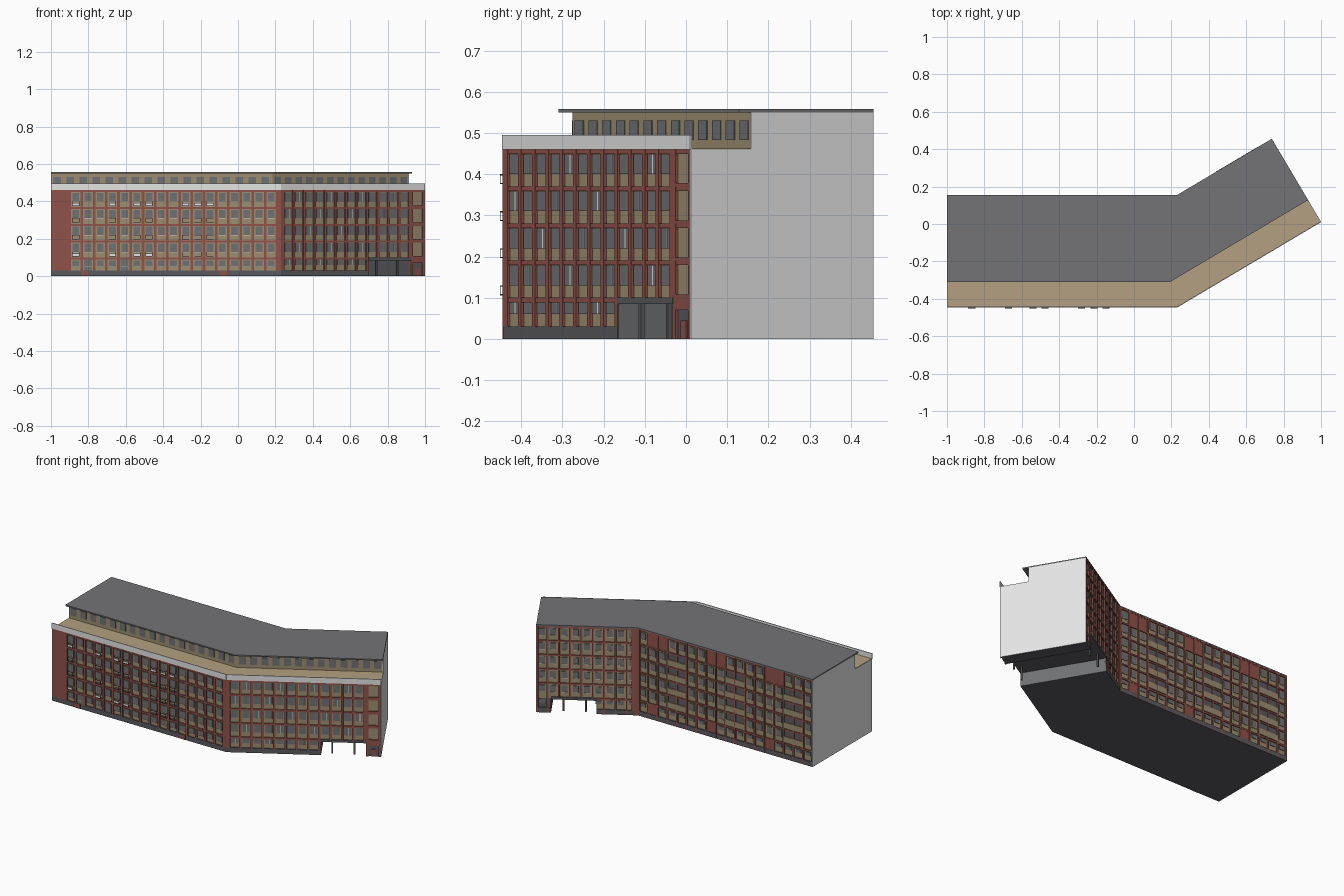
import bpy, bmesh, math
from mathutils import Vector as V

if "Cube" in bpy.data.objects:
    bpy.data.objects.remove(bpy.data.objects["Cube"])

# ---- colours ----
COL = {"brick red": (0.28, 0.085, 0.068), "tan panel": (0.34, 0.27, 0.165),
       "terrace tan": (0.45, 0.35, 0.22), "window grey": (0.16, 0.165, 0.17),
       "roof grey": (0.175, 0.175, 0.185), "base grey": (0.105, 0.105, 0.115),
       "pale wall": (0.78, 0.78, 0.78), "rail dark": (0.06, 0.06, 0.065),
       "sill cream": (0.50, 0.45, 0.34)}
MAT = {}
for n, c in COL.items():
    MAT[n] = bpy.data.materials.new(n)
    MAT[n].diffuse_color = (*c, 1)

parts = {}

def prism(name, mat, pts, z0, z1):
    """Extrude a counter-clockwise plan outline from z0 to z1 into a named part."""
    bm = parts.setdefault((name, mat), bmesh.new())
    lo = [bm.verts.new((p[0], p[1], z0)) for p in pts]
    hi = [bm.verts.new((p[0], p[1], z1)) for p in pts]
    bm.faces.new(lo[::-1])
    bm.faces.new(hi)
    for i in range(len(pts)):
        j = (i + 1) % len(pts)
        bm.faces.new((lo[i], lo[j], hi[j], hi[i]))

def box(name, mat, fr, u0, u1, d0, d1, z0, z1):
    """Box on a facade: u along the wall, d inward from its face."""
    o, u, w = fr
    prism(name, mat, [o + u * a + w * b for a, b in ((u0, d0), (u1, d0), (u1, d1), (u0, d1))], z0, z1)

# ---- plan geometry ----
C, E, B = V((0.23, -0.445)), V((1.0, 0.012)), V((0.23, 0.155))
u = (E - C).normalized()
w = V((-u.y, u.x))
L = (E - C).length
th = math.atan2(u.y, u.x)
T = math.tan(th / 2)
DEP = 0.60 * math.cos(th)
K = E + w * DEP
LB = (K - B).length
X, Y = V((1, 0)), V((0, 1))
FM, FW = (V((-1, -0.445)), X, Y), (C, u, w)
BW, BM = (K, -u, -w), (B, -X, -Y)
LE, RE = (V((-1, 0.155)), -Y, X), (E, w, -u)
P0, P1 = 0.545, 0.81            # passage range along the wing
ZP = 0.085
IN = 0.008                      # wall recess behind pilasters

def outline(d, e, s=L, x=-1.0):
    """Bent plan: d inset at the front, e at the back, ending at s on the wing."""
    return [V((x, -0.445 + d)), C + V((-T * d, d)), C + u * s + w * d,
            C + u * s + w * (DEP - e), B + V((T * e, -e)), V((x, 0.155 - e))]

# ---- solid bodies ----
prism("ground_slab", "base grey", outline(0.002, 0.002, P0, -0.999), 0, 0.002)
prism("main_body", "tan panel", outline(IN, IN, P0, -0.998), 0.002, 0.46)
box("wing_over_passage", "tan panel", FW, P0, L - 0.002, IN, DEP - IN, ZP + 0.004, 0.46)
box("passage_pier", "base grey", FW, P1, L - 0.002, IN, DEP - IN, 0, ZP + 0.004)
prism("terrace", "terrace tan", outline(0.002, 0.02, L - 0.002, -0.998), 0.46, 0.462)
prism("penthouse", "tan panel", outline(0.17, IN, L - 0.002, -0.998), 0.46, 0.55)
prism("roof", "roof grey", outline(0.135, 0), 0.55, 0.558)

# ---- passage lining and columns ----
box("passage_ceiling", "base grey", FW, P0, P1, 0.002, DEP - 0.002, ZP, ZP + 0.006)
box("passage_wall", "window grey", FW, P0 - 0.004, P0 + 0.002, 0.002, DEP - 0.002, 0, ZP)
for d in (0.03, DEP - 0.03):
    for s in (0.61, 0.74):
        box("columns", "base grey", FW, s - 0.005, s + 0.005, d - 0.005, d + 0.005, 0, ZP)
for fr, a, b in ((FW, P0, P1), (BW, L - P1, L - P0)):
    box("passage_lintel", "base grey", fr, a, b, -0.001, 0.012, ZP, 0.1)

# ---- blank end walls and parapet ----
for fr, n in ((LE, 0.6), (RE, DEP)):
    lo, hi = (0, 0.43) if fr is LE else (0.17, n)
    box("end_wall", "pale wall", fr, 0, n, 0, 0.004, 0, 0.46)
    box("end_wall", "pale wall", fr, lo, hi, 0, 0.004, 0.46, 0.55)
for fr, n in ((FM, 1.23), (FW, L)):
    box("parapet", "pale wall", fr, 0, n, -0.002, 0.003, 0.46, 0.495)

LEV = [0.03, 0.10, 0.19, 0.28, 0.37, 0.46, 0.55]

def window(fr, c, wd, z0, z1, sill=True, curtain=False):
    """Glass plate, optionally with a pale sill and a pale curtain strip."""
    box("windows", "window grey", fr, c - wd / 2, c + wd / 2, 0.004, 0.011, z0, z1)
    if curtain:
        box("curtains", "pale wall", fr, c + wd * 0.1, c + wd * 0.17, 0.003, 0.008, z0, z1)
    if sill:
        box("window_sills", "sill cream", fr, c - wd / 2, c + wd / 2, 0.002, 0.010, z0 - 0.004, z0)

def pilaster(fr, c, wd, z0, z1):
    box("brick_pilasters", "brick red", fr, c - wd / 2, c + wd / 2, 0, 0.012, z0, z1)

def bands(fr, a, b, floors, h=0.011):
    for z in floors:
        box("brick_bands", "brick red", fr, a, b, 0.0015, 0.012, z - h, z)

def plinth(fr, a, b):
    box("plinth", "base grey", fr, a, b, 0.0005, 0.012, 0, 0.03)

# ---- front, long block ----
plinth(FM, 0, 1.23)
box("brick_pilasters", "brick red", FM, 0, 0.10, 0, 0.012, 0.03, 0.46)
bands(FM, 0.1, 1.23, LEV[1:6])
pm = 1.11 / 17
for i in range(18):
    pilaster(FM, 0.1 + pm * i, 0.014, 0.03, 0.46)
box("brick_pilasters", "brick red", FM, 1.205, 1.23, 0, 0.012, 0.03, 0.46)
for i in range(17):
    c = 0.1 + pm * (i + 0.5)
    for f in range(5):
        z0, z1 = LEV[f], LEV[f + 1] - 0.011
        window(FM, c, 0.036, z0 + (0.030 if f else 0.022), z1 - 0.004)
for c in (0.18, 0.92):
    box("front_doors", "brick red", FM, c - 0.02, c + 0.02, -0.001, 0.010, 0, 0.028)
for c in (0.1 + pm * 1.5, 0.1 + pm * 4.5):
    box("entrance_glass", "window grey", FM, c - 0.022, c + 0.022, 0.002, 0.010, 0.03, 0.088)

# ---- small front balconies ----
for k, i in enumerate((0, 3, 5, 6, 9, 10, 11)):
    c = 0.1 + pm * (i + 0.5)
    for f in range(1, 5):
        z = LEV[f] + 0.006
        box("balcony_slab", "base grey", FM, c - 0.019, c + 0.019, -0.007, 0.008, z, z + 0.003)
        box("balcony_rail", "rail dark", FM, c - 0.019, c + 0.019, -0.007, -0.005, z + 0.022, z + 0.024)
        for q in (c - 0.019, c + 0.017):
            box("balcony_rail", "rail dark", FM, q, q + 0.002, -0.007, -0.005, z, z + 0.024)
            box("balcony_rail", "rail dark", FM, q, q + 0.002, -0.007, 0.008, z + 0.021, z + 0.024)
        if f == 4 or (f == 1 and k < 4):
            box("balcony_panel", "pale wall", FM, c - 0.017, c + 0.017, -0.0065, -0.005, z + 0.003, z + 0.015)

# ---- front, angled wing ----
plinth(FW, 0, P0)
pw = 0.785 / 12
bands(FW, 0, P0, LEV[1:2])
bands(FW, 0, L - 0.002, LEV[2:6])
box("brick_pilasters", "brick red", FW, 0, 0.02, 0, 0.012, 0.03, 0.46)
for i in range(13):
    c = 0.015 + pw * i
    pilaster(FW, c, 0.014, 0.03 if c < P0 else 0.1, 0.46)
for i in range(12):
    c = 0.015 + pw * (i + 0.5)
    for f in range(5):
        if f or c < P0 - 0.01:
            z0, z1 = LEV[f], LEV[f + 1] - 0.011
            window(FW, c, 0.042, z0 + 0.030, z1 - 0.001, False, (i * 2 + f) % 3 == 0)
pilaster(FW, L - 0.008, 0.013, 0, 0.46)
pilaster(FW, P1 + 0.004, 0.014, 0, 0.46)
for f in range(1, 5):
    box("brick_bands", "brick red", FW, P1, L - 0.002, 0.001, 0.012, LEV[f], LEV[f] + 0.008)
box("brick_bands", "brick red", FW, P1, L - 0.002, 0.001, 0.012, 0.07, 0.1)
box("pier_door", "brick red", FW, 0.84, 0.865, 0.004, 0.010, 0, 0.045)

# ---- penthouse windows ----
PM = (V((-1, -0.275)), X, Y)
PW = (C + V((-T * 0.17, 0.17)), u, w)
for fr, n, m in ((PM, 17, 1.18), (PW, 13, L - T * 0.17)):
    for i in range(n):
        c = m * (i + 0.5) / n
        box("penthouse_windows", "window grey", fr, c - 0.02, c + 0.02, -0.002, 0.004, 0.483, 0.53)

def back(fr, n, length, skip, loggias):
    """Rear facade: six floors of windows, with loggias and brick stair bays on the long block."""
    p = length / n
    a, b = skip
    bands(fr, 0.002, length, LEV[2:7], 0.009)
    for i in range(n + 1):
        c = min(max(p * i, 0.007), length - 0.007)
        pilaster(fr, c, 0.010, 0.1 if a - 0.01 < c < b else 0.0, 0.55)
    for i in range(n):
        c, k = p * (i + 0.5), i % 6 if loggias else 0
        for f in range(6):
            if f == 0 and a < c < b:
                continue
            z0, z1 = LEV[f], LEV[f + 1] - 0.009
            if f == 5 and k in (1, 2) or f == 0 and k == 1:      # brick stair bay
                box("brick_infill", "brick red", fr, c - p / 2, c + p / 2, 0.003, 0.012, 0 if f == 0 else z0, z1)
            elif k in (3, 4) and 0 < f < 5:                        # loggia with tan balustrade
                box("loggia_recess", "base grey", fr, c - p * 0.45, c + p * 0.45, 0.005, 0.011, z0 + 0.042, z1)
                box("loggia_rail", "tan panel", fr, c - p / 2, c + p / 2, 0, 0.010, z0 + 0.004, z0 + 0.042)
            else:
                window(fr, c, p * 0.52, z0 + 0.032, z1 - 0.008, f > 0)

# ---- rear facades ----
back(BM, 18, 1.23, (9, 9), True)
back(BW, 9, LB, (L - P1, L - P0), False)
pilaster(BW, LB - 0.018, 0.036, 0.03, 0.55)
plinth(BM, 0, 1.23)
plinth(BW, 0.002, L - P1)
plinth(BW, L - P0, LB)
bands(BM, 0, 1.23, LEV[1:2])
bands(BW, L - P0, LB, LEV[1:2])

# ---- make objects ----
for (name, mat), bm in parts.items():
    bmesh.ops.recalc_face_normals(bm, faces=bm.faces[:])
    me = bpy.data.meshes.new(name)
    bm.to_mesh(me)
    bm.free()
    me.materials.append(MAT[mat])
    bpy.context.collection.objects.link(bpy.data.objects.new(name, me))

for m in bpy.data.materials:
    if m.users and not m.is_grease_pencil:
        m.use_nodes = True
        m.node_tree.nodes["Principled BSDF"].inputs["Base Color"].default_value = m.diffuse_color
